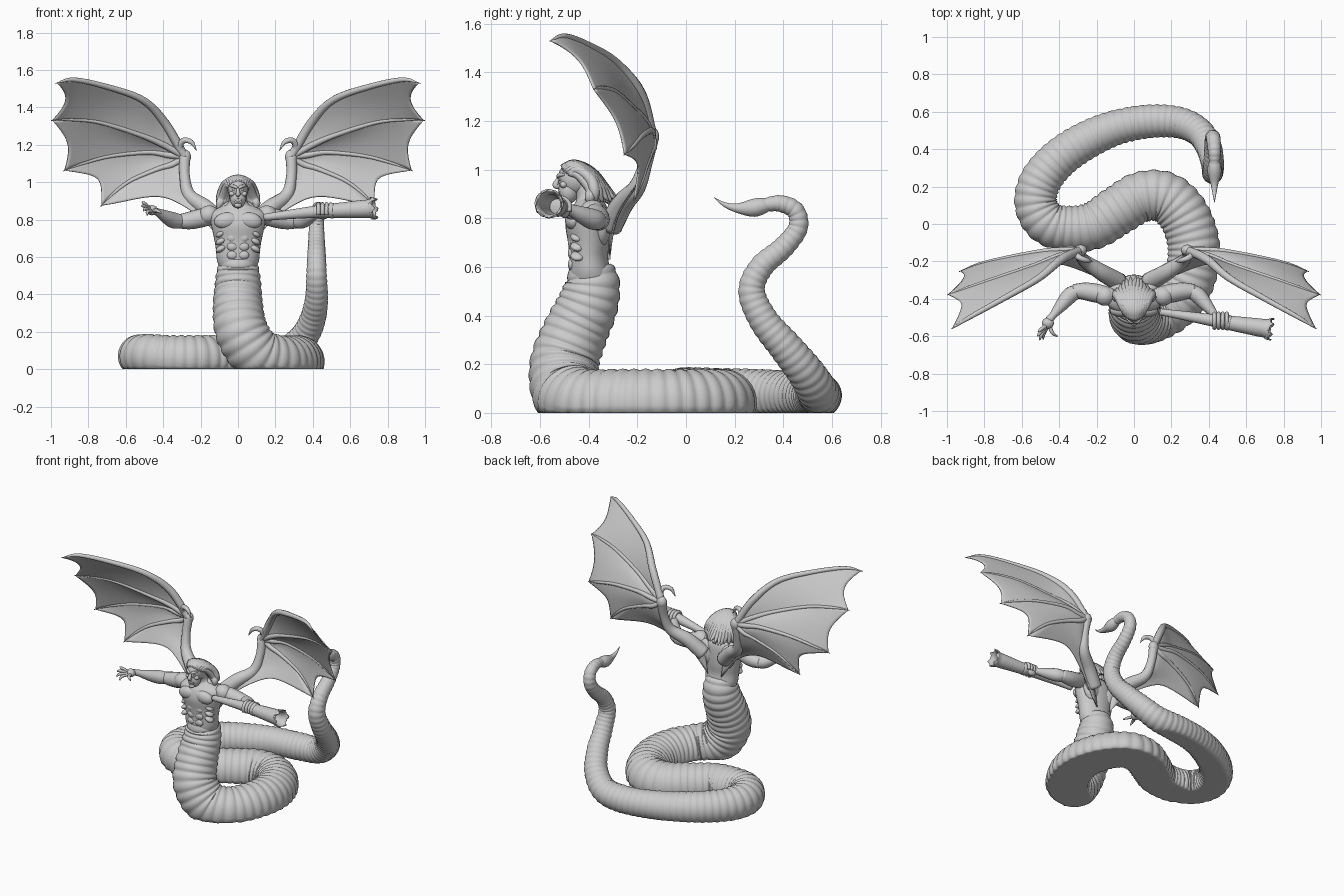
import bpy, bmesh, math, random
from mathutils import Vector, Matrix

random.seed(4)
if "Cube" in bpy.data.objects:
    bpy.data.objects.remove(bpy.data.objects["Cube"])

# One stone colour for the whole figure
stone = bpy.data.materials.new("stone_grey")
stone.use_nodes = True
stone.diffuse_color = (0.6, 0.6, 0.6, 1)
shader = next(n for n in stone.node_tree.nodes if n.type == 'BSDF_PRINCIPLED')
shader.inputs["Base Color"].default_value = stone.diffuse_color
shader.inputs["Roughness"].default_value = 0.7


def finish(name, bm, thickness=0):
    bmesh.ops.recalc_face_normals(bm, faces=bm.faces[:])
    mesh = bpy.data.meshes.new(name)
    bm.to_mesh(mesh)
    bm.free()
    mesh.materials.append(stone)
    for poly in mesh.polygons:
        poly.use_smooth = True
    ob = bpy.data.objects.new(name, mesh)
    bpy.context.collection.objects.link(ob)
    if thickness:
        mod = ob.modifiers.new("thickness", 'SOLIDIFY')
        mod.thickness = thickness
        mod.offset = 0
    return ob


def curve(points, t):
    """Smooth curve through points of any dimension, t from 0 to 1."""
    last = len(points) - 1
    i = min(int(t * last), last - 1)
    f = t * last - i
    b, c = Vector(points[i]), Vector(points[i + 1])
    a = Vector(points[i - 1]) if i > 0 else b * 2 - c
    d = Vector(points[i + 2]) if i + 2 <= last else c * 2 - b
    return (b * 2 + (c - a) * f + (a * 2 - b * 5 + c * 4 - d) * f ** 2
            + (b * 3 - a - c * 3 + d) * f ** 3) * 0.5


def loft(name, rings, closed=True, caps=True, thickness=0):
    bm = bmesh.new()
    rows = [[bm.verts.new(p) for p in ring] for ring in rings]
    count = len(rows[0])
    for a, b in zip(rows, rows[1:]):
        for j in range(count if closed else count - 1):
            k = (j + 1) % count
            bm.faces.new((a[j], a[k], b[k], b[j]))
    if closed and caps:
        bm.faces.new(rows[0])
        bm.faces.new(rows[-1])
    return finish(name, bm, thickness)


def sweep(path, steps, sides, ridge=0):
    """Rings around a path of (x, y, z, radius), optionally ridged."""
    samples = [curve(path, i / steps) for i in range(steps + 1)]
    rings, normal, previous, phase = [], None, None, 0
    for i, s in enumerate(samples):
        p = s.to_3d()
        ahead = samples[min(i + 1, steps)].to_3d()
        behind = samples[max(i - 1, 0)].to_3d()
        tangent = (ahead - behind).normalized()
        if normal is None:
            normal = tangent.orthogonal().normalized()
        else:
            normal.rotate(previous.rotation_difference(tangent))
            phase += (p - samples[i - 1].to_3d()).length / (0.02 + 0.2 * s[3])
        previous = tangent
        side = tangent.cross(normal)
        r = max(s[3], 0.001) * (1 - ridge + 2 * ridge * abs(math.sin(math.pi * phase)))
        rings.append([p + (normal * math.cos(a) + side * math.sin(a)) * r
                      for a in (math.tau * j / sides for j in range(sides))])
    return rings


def tube(name, path, steps=24, sides=12):
    return loft(name, sweep(path, steps, sides))


def ball(name, place, size, tilt=0):
    bm = bmesh.new()
    m = Matrix.Translation(place) @ Matrix.Rotation(tilt, 4, 'Y') @ Matrix.Diagonal((*size, 1))
    bmesh.ops.create_uvsphere(bm, u_segments=20, v_segments=12, radius=1, matrix=m)
    return finish(name, bm)


def flip(points, s):
    return [(p[0] * s, *p[1:]) for p in points]


# Serpent body: ridged sweep, resting flat on the ground
body = [(0, -.395, .6, .09), (0, -.385, .53, .112), (0, -.405, .44, .123),
        (0, -.455, .33, .132), (.02, -.5, .2, .14), (.1, -.49, .08, .14),
        (.22, -.42, .04, .138), (.3, -.28, .04, .138), (.32, -.12, .04, .138),
        (.27, .04, .04, .136), (.17, .14, .04, .135), (.04, .145, .045, .133),
        (-.09, .07, .05, .13), (-.22, -.01, .055, .125), (-.36, -.025, .06, .12),
        (-.47, .01, .07, .115), (-.525, .11, .07, .113), (-.5, .23, .07, .11),
        (-.4, .35, .07, .105), (-.25, .45, .07, .1), (-.08, .52, .07, .092),
        (.1, .55, .07, .088), (.25, .54, .09, .082), (.35, .49, .17, .075),
        (.4, .41, .27, .068), (.42, .32, .38, .06), (.42, .27, .5, .054)]
tail = [body[-2], body[-1], (.42, .31, .6, .049), (.42, .4, .68, .044),
        (.42, .46, .76, .04), (.425, .45, .83, .037), (.43, .39, .86, .034),
        (.43, .32, .855, .027)]
rings = sweep(body + tail[2:], 640, 32, 0.03)
loft("serpent_body", [[(p.x, p.y, max(p.z, 0)) for p in ring] for ring in rings])
tube("tail_spike", [(.43, .345, .857, .024), (.43, .31, .85, .036), (.43, .27, .842, .037),
                    (.43, .21, .842, .02), (.43, .16, .856, .01), (.43, .115, .885, .001)])

# Torso: elliptical sections of (height, centre y, half width, half depth)
sections = [(.52, -.385, .09, .09), (.58, -.395, .112, .085), (.64, -.4, .118, .08),
            (.7, -.4, .128, .085), (.77, -.405, .143, .09), (.83, -.4, .15, .08),
            (.865, -.395, .1, .06), (.89, -.405, .052, .048), (.96, -.44, .045, .045)]
rings = []
for i in range(41):
    z, y, w, d = curve(sections, i / 40)
    rings.append([(w * math.cos(a), y + d * math.sin(a), z)
                  for a in (math.tau * j / 32 for j in range(32))])
loft("torso", rings)
for s in (-1, 1):
    ball("chest_muscle", (.063 * s, -.464, .795), (.066, .034, .043), .15 * s)
    ball("shoulder_muscle", (.158 * s, -.385, .825), (.055, .052, .05), .4 * s)
    ball("back_muscle", (.075 * s, -.345, .77), (.06, .035, .085), .2 * s)
    ball("neck_muscle", (.055 * s, -.385, .87), (.055, .035, .025), .5 * s)
    for k in range(3):
        ball("belly_muscle", (.03 * s, -.47, .61 + .046 * k), (.029, .016, .024))
        ball("rib_muscle", (.09 * s, -.445, .645 + .04 * k), (.032, .03, .017), .5 * s)

# Head and face
ball("skull", (0, -.455, .965), (.056, .072, .07))
ball("jaw", (0, -.482, .915), (.043, .042, .055))
ball("chin", (0, -.512, .876), (.02, .016, .014))
tube("nose", [(0, -.518, .972, .007), (0, -.532, .95, .01), (0, -.536, .935, .013),
              (0, -.52, .927, .008)], 10)
for s in (-1, 1):
    tube("brow", flip([(.004, -.526, .968, .006), (.02, -.522, .977, .009),
                       (.042, -.5, .98, .005)], s), 10, 8)
    ball("eye", (.021 * s, -.515, .96), (.011, .008, .006))
    ball("cheek", (.032 * s, -.503, .938), (.017, .016, .014))
mouth = [(.017 * math.cos(a), -.522 + .006 * abs(math.cos(a)), .902 + .013 * math.sin(a), .005)
         for a in (math.tau * k / 8 for k in range(9))]
tube("open_lips", mouth, 24, 8)

# Hair: strands swept back from the hairline
for layer in (0, 1):
    for k in range(13):
        t = (k - 6) / 6
        e = t * t
        j = random.uniform(-.012, .012)
        tube("hair_strand", [
            (.05 * t, -.512 + .03 * e, 1.008 - .022 * e, .012),
            (.062 * t, -.46 + .02 * e, 1.022 - .025 * e - .02 * layer, .02),
            (.083 * t, -.39, .988 - .03 * e - .04 * layer, .024),
            (.098 * t, -.335 - .04 * e - .02 * layer, .925 - .02 * e - .02 * layer, .022),
            (.098 * t + j, -.28 - .09 * e - .03 * layer, .872 + j - .01 * layer, .003)], 16, 8)

# Arms, slightly bent forward
for s in (-1, 1):
    tube("upper_arm", flip([(.11, -.385, .825, .04), (.19, -.372, .81, .05), (.26, -.36, .795, .047),
                            (.325, -.358, .79, .036)], s), 16, 16)
    tube("forearm", flip([(.29, -.352, .79, .034), (.34, -.38, .795, .043), (.385, -.43, .815, .035),
                          (.43, -.485, .84, .021), (.455, -.515, .85, .022)], s), 20, 16)

# Open right hand
ball("right_palm", (-.46, -.53, .85), (.032, .03, .027))
tips = [(-.512, -.575, .895), (-.515, -.6, .872), (-.505, -.62, .848), (-.485, -.615, .825), (-.41, -.6, .835)]
for k, tip in enumerate(tips):
    root = Vector((-.46, -.535, .85)).lerp(Vector(tip), .2)
    middle = root.lerp(Vector(tip), .55) + Vector((-.008, -.006, .008))
    tube("right_finger", [(*root, .011), (*middle, .0095), (*tip, .004)], 10, 8)

# War horn with a ragged mouth, held in the left hand
horn = sweep([(.14, -.47, .812, .014), (.28, -.492, .828, .021), (.42, -.515, .842, .029),
              (.55, -.535, .85, .037), (.66, -.552, .856, .044), (.7, -.558, .858, .046),
              (.73, -.563, .86, .057)], 40, 24)
for k, p in enumerate(horn[-1]):
    p.x += .018 * math.sin(k * 1.6) - .004
loft("horn", horn, caps=False, thickness=.008)
tube("horn_band", [(.49, -.525, .847, .034), (.495, -.526, .847, .041), (.51, -.528, .848, .041),
                   (.515, -.529, .848, .036)], 8, 24)
ball("left_palm", (.455, -.5, .835), (.036, .024, .034))
for k in range(4):
    x = .43 + .022 * k
    grip = [(x, -.517 + .04 * math.cos(a), .843 + .04 * math.sin(a), .011)
            for a in (-.4 + .8 * n for n in range(6))]
    tube("left_finger", grip, 14, 8)

# Wings: wing arm, hooked thumb, four finger bones and membranes between them
wrist = (.285, -.14, 1.135)
bones = [
    [wrist, (.39, -.19, 1.315), (.51, -.29, 1.44), (.7, -.4, 1.51), (.88, -.5, 1.548), (.975, -.56, 1.528)],
    [wrist, (.4, -.17, 1.2), (.53, -.22, 1.255), (.74, -.29, 1.32), (.9, -.345, 1.335), (1, -.38, 1.33)],
    [wrist, (.37, -.14, 1.145), (.48, -.145, 1.16), (.68, -.18, 1.14), (.83, -.215, 1.1), (.935, -.255, 1.06)],
    [wrist, (.35, -.135, 1.095), (.43, -.145, 1.07), (.57, -.165, 1.01), (.66, -.185, .945), (.735, -.215, .87)]]
inner = [wrist, (.285, -.165, 1.03), (.26, -.2, .93), (.17, -.26, .86), (.08, -.31, .77), (.05, -.315, .62)]
scallops = [.13, .1, .17, .32]
for s in (-1, 1):
    lines = [flip(b, s) for b in bones + [inner]]
    for a, b, depth in zip(lines, lines[1:], scallops):
        grid = []
        for i in range(25):
            row = []
            for j in range(17):
                v = j / 16
                arch = math.sin(math.pi * v)
                u = i / 24 * (.985 - depth * arch)
                p = curve(a, u).lerp(curve(b, u), v)
                row.append(p + Vector((0, .03 * arch * u * (1 - u), 0)))
            grid.append(row)
        loft("wing_membrane", grid, closed=False, thickness=.007)
    for k, line in enumerate(lines[:4]):
        size = .024 if k == 0 else .017
        widths = [size, size, size * .8, size * .65, size * .5, .002]
        tube("wing_finger", [(*p, w) for p, w in zip(line, widths)], 40, 10)
    widths = [.03, .028, .035, .045, .05]
    tube("wing_arm", [(*p, w) for p, w in zip(lines[4], widths)], 30, 14)
    ball("wing_wrist", (wrist[0] * s, *wrist[1:]), (.034, .03, .04))
    tube("wing_thumb", flip([(.285, -.145, 1.14, .024), (.31, -.16, 1.185, .018), (.292, -.18, 1.222, .016),
                             (.25, -.195, 1.215, .013), (.222, -.2, 1.17, .002)], s), 20, 10)
